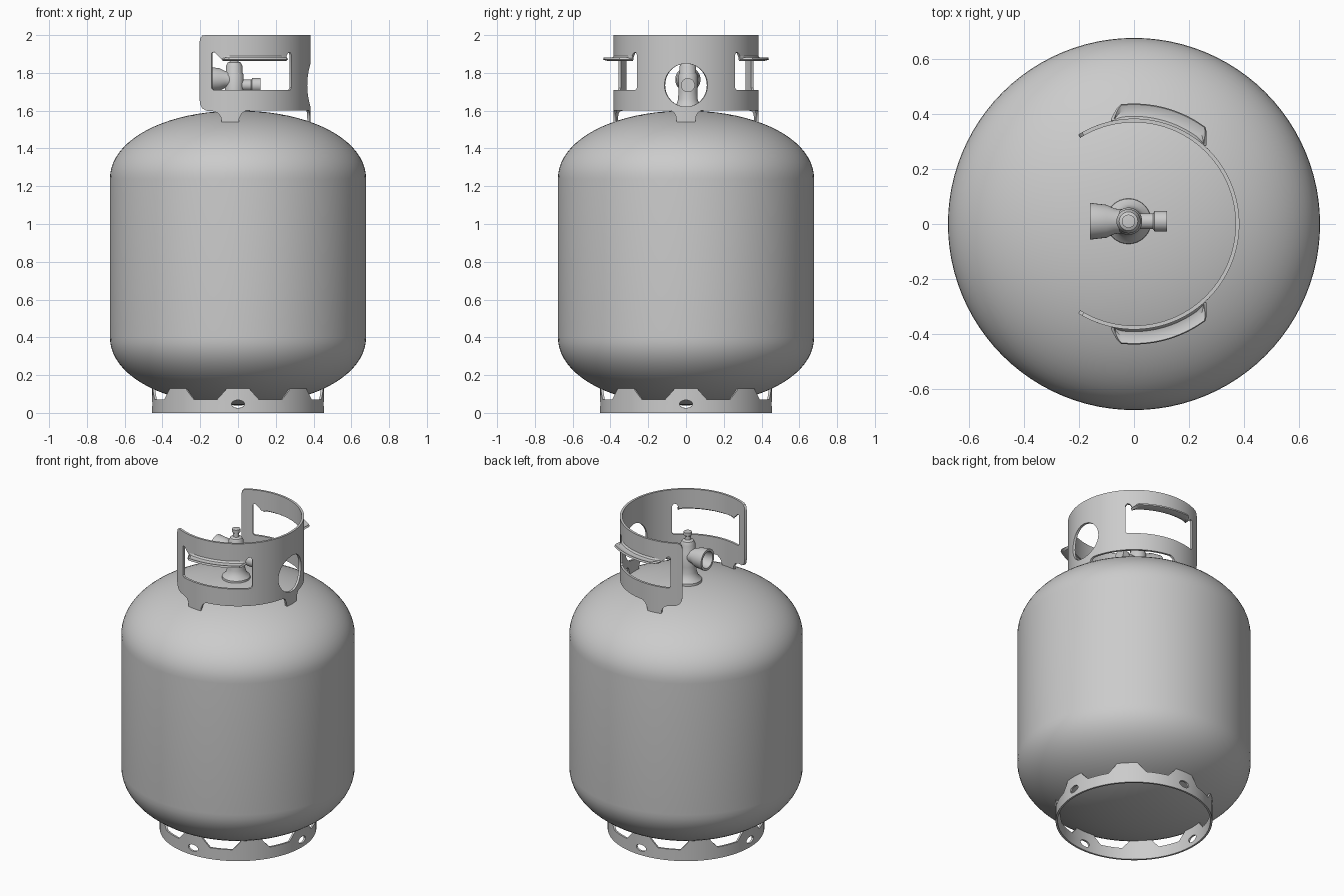
import bpy, bmesh
from math import sin, cos, pi, radians, degrees, ceil
from mathutils import Matrix, Vector

if "Cube" in bpy.data.objects:
    bpy.data.objects.remove(bpy.data.objects["Cube"])


def finish(name, bm, thickness=0, angle=35):
    bmesh.ops.remove_doubles(bm, verts=bm.verts, dist=0.0003)
    bmesh.ops.recalc_face_normals(bm, faces=bm.faces)
    me = bpy.data.meshes.new(name)
    bm.to_mesh(me)
    bm.free()
    ob = bpy.data.objects.new(name, me)
    bpy.context.collection.objects.link(ob)
    bpy.ops.object.select_all(action='DESELECT')
    ob.select_set(True)
    bpy.context.view_layer.objects.active = ob
    if thickness:
        mod = ob.modifiers.new("thickness", 'SOLIDIFY')
        mod.thickness = thickness
        mod.offset = 0
        bpy.ops.object.modifier_apply(modifier=mod.name)
    bpy.ops.object.shade_smooth_by_angle(angle=radians(angle))
    return ob


def grid_faces(bm, rows, closed):
    for a, b in zip(rows, rows[1:]):
        n = len(a)
        for i in range(n if closed else n - 1):
            j = (i + 1) % n
            bm.faces.new((a[i], a[j], b[j], b[i]))


def lathe(name, profile, origin=(0, 0, 0), axis=(0, 0, 1), seg=32):
    """Revolve (radius, distance) points around an axis."""
    bm = bmesh.new()
    rows = [[bm.verts.new((r * cos(2 * pi * i / seg), r * sin(2 * pi * i / seg), d))
             for i in range(seg)] for r, d in profile]
    grid_faces(bm, rows, True)
    bmesh.ops.dissolve_degenerate(bm, edges=bm.edges, dist=0.0001)
    rot = Vector((0, 0, 1)).rotation_difference(Vector(axis)).to_matrix().to_4x4()
    bm.transform(Matrix.Translation(origin) @ rot)
    return finish(name, bm)


def rolled_sheet(name, loops, radius, thickness, step=3):
    """Fill flat (degrees, z) outlines with holes, slice, and roll round z."""
    bm = bmesh.new()
    for loop in loops:
        vs = [bm.verts.new((radians(a), z, 0)) for a, z in loop]
        for i, v in enumerate(vs):
            bm.edges.new((v, vs[(i + 1) % len(vs)]))
    bmesh.ops.triangle_fill(bm, edges=bm.edges[:], use_beauty=True, normal=(0, 0, 1))
    angles = [degrees(v.co.x) for v in bm.verts]
    for k in range(ceil(min(angles) / step), ceil(max(angles) / step)):
        bmesh.ops.bisect_plane(bm, geom=bm.verts[:] + bm.edges[:] + bm.faces[:],
                               dist=1e-5, plane_co=(radians(k * step), 0, 0),
                               plane_no=(1, 0, 0))
    for v in bm.verts:
        a, z = v.co.x, v.co.y
        v.co = (radius * cos(a), radius * sin(a), z)
    return finish(name, bm, thickness)


def ellipse(a, z, ra, rz, n=32):
    return [(a + ra * cos(2 * pi * i / n), z + rz * sin(2 * pi * i / n)) for i in range(n)]


# Tank: straight wall between two super-elliptical domes
R, H, POWER = 0.678, 0.36, 2 / 2.05
quarter = [(R * cos(t) ** POWER, H * sin(t) ** POWER)
           for t in (pi / 2 * i / 20 for i in range(20))] + [(0, H)]
lathe("tank_body", [(r, 0.40 - h) for r, h in reversed(quarter)]
      + [(r, 1.24 + h) for r, h in quarter], seg=96)

# Foot ring: eight raised tabs, drain holes under every other one
edge = [(22.5, 0), (382.5, 0), (382.5, 0.072)]
for c in range(360, 0, -45):
    edge += [(c + 14, 0.072), (c + 9, 0.115), (c + 7, 0.135),
             (c - 7, 0.135), (c - 9, 0.115), (c - 14, 0.072)]
edge.append((22.5, 0.072))
rolled_sheet("foot_ring", [edge] + [ellipse(c, 0.047, 4.4, 0.021, 16)
             for c in (90, 180, 270, 360)], 0.449, 0.012)

# Collar: open guard with welded feet, a round port and two hand windows
half = [(7, 1.53), (8, 1.57), (9.5, 1.59), (12, 1.6), (84, 1.6), (87, 1.585),
        (89, 1.56), (89.5, 1.53), (103, 1.53), (103.5, 1.565), (106, 1.588),
        (110, 1.597), (116, 1.6), (119.5, 1.612), (121.5, 1.635), (122, 1.66),
        (122, 1.965), (121.3, 1.985), (119.5, 1.997), (117, 2.0)]
window = [(111.5, 1.72), (110, 1.71), (44, 1.71), (42.5, 1.722), (42.5, 1.895),
          (44, 1.91), (46.5, 1.905), (49, 1.878), (101, 1.878), (103, 1.872),
          (106, 1.89), (109, 1.91), (111, 1.908), (111.5, 1.9)]


def mirror(loop):
    return [(-a, z) for a, z in reversed(loop)]


RC = 0.377
rolled_sheet("collar", [half + mirror(half), window, mirror(window),
             ellipse(0, 1.735, degrees(0.114 / RC), 0.114, 40)], RC, 0.014)

# Hand grips: lips rolled outward from the top of each window
for side, label in ((1, "back"), (-1, "front")):
    bm = bmesh.new()
    rows = []
    for i in range(29):
        a = 102 - 54 * i / 28
        w = min(1, 0.15 + min(102 - a, a - 48) / 6)
        t = radians(a) * side
        rows.append([bm.verts.new(((RC + d * w) * cos(t), (RC + d * w) * sin(t), z))
                     for d, z in ((0, 1.888), (0.012, 1.873), (0.035, 1.868), (0.06, 1.876))])
    grid_faces(bm, rows, False)
    finish(label + "_hand_grip", bm, 0.012)

# Valve: stem, hollow outlet and relief plug
VX, VY = -0.02, 0.01
lathe("valve_stem", [(0, 1.57), (0.085, 1.57), (0.082, 1.61), (0.062, 1.63), (0.052, 1.66),
                     (0.05, 1.70), (0.05, 1.79), (0.044, 1.80), (0.044, 1.835), (0.034, 1.855),
                     (0.018, 1.862), (0.017, 1.885), (0.024, 1.89), (0.024, 1.91), (0, 1.913)],
      (VX, VY, 0))
lathe("valve_outlet", [(0, 0), (0.042, 0), (0.046, 0.05), (0.06, 0.08), (0.067, 0.14),
                       (0.052, 0.14), (0.046, 0.07), (0, 0.07)], (VX, VY, 1.765), (-1, 0, 0))
lathe("relief_plug", [(0, 0), (0.029, 0), (0.029, 0.09), (0.037, 0.095), (0.037, 0.14),
                      (0, 0.14)], (VX, VY, 1.735), (1, 0, 0))
